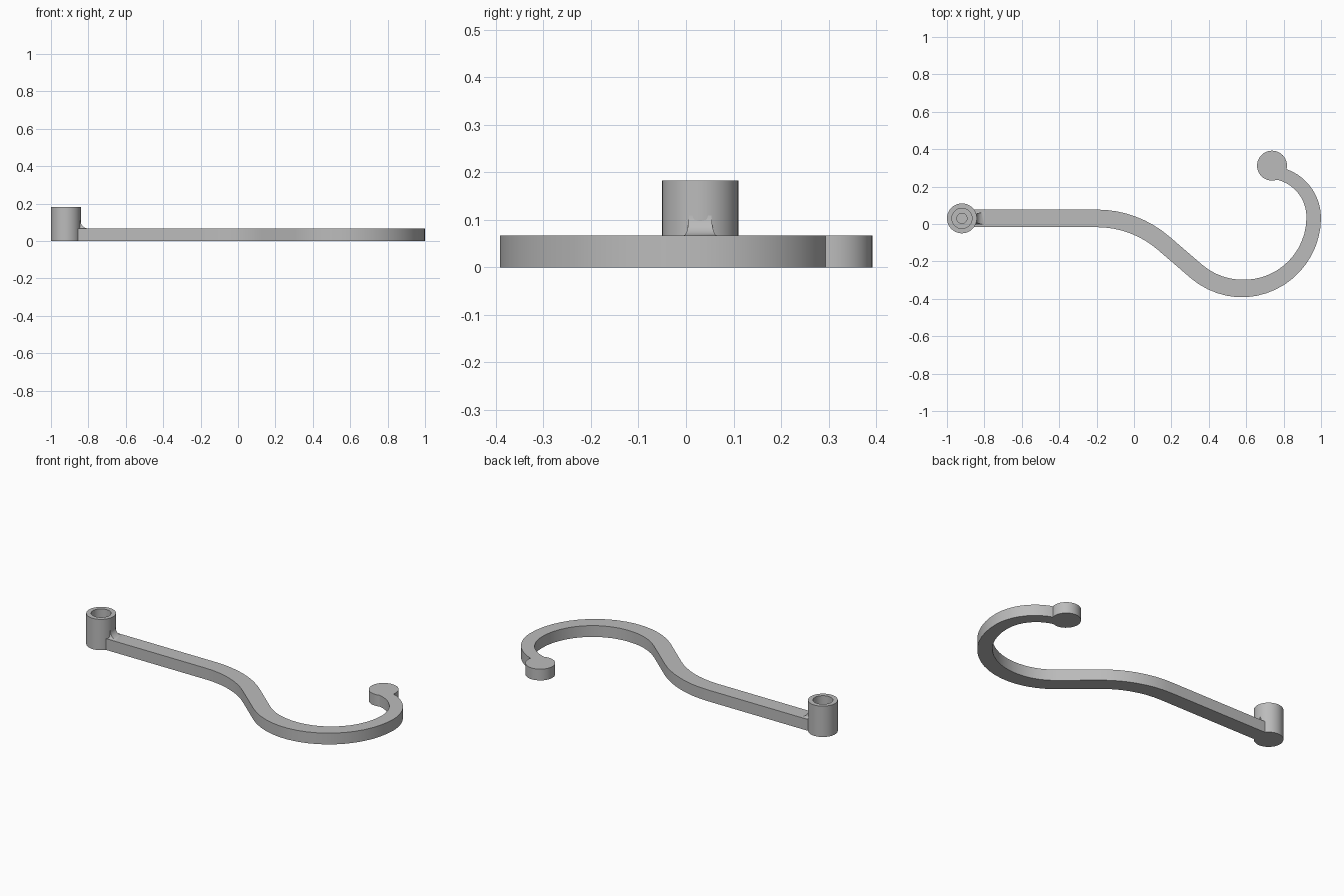
import bpy, bmesh
from math import sin, cos, pi, radians, hypot, atan2, acos
from mathutils import Vector

if "Cube" in bpy.data.objects:
    bpy.data.objects.remove(bpy.data.objects["Cube"])

grey = bpy.data.materials.new("plain grey")
grey.use_nodes = True
colour = (0.5, 0.5, 0.5, 1)
grey.diffuse_color = colour
grey.node_tree.nodes["Principled BSDF"].inputs["Base Color"].default_value = colour

THICK = 0.067      # height of arm and hook
ARM_Y = 0.03       # centre line of the straight arm
POST_X = -0.92


def finish(name, bm):
    bmesh.ops.remove_doubles(bm, verts=bm.verts, dist=1e-5)
    bmesh.ops.recalc_face_normals(bm, faces=bm.faces)
    mesh = bpy.data.meshes.new(name)
    bm.to_mesh(mesh)
    bm.free()
    mesh.materials.append(grey)
    obj = bpy.data.objects.new(name, mesh)
    bpy.context.collection.objects.link(obj)
    bpy.ops.object.select_all(action='DESELECT')
    obj.select_set(True)
    bpy.context.view_layer.objects.active = obj
    bpy.ops.object.shade_smooth_by_angle(angle=radians(30))
    return obj


def lathe(name, profile, x, y):
    bm = bmesh.new()
    verts = [bm.verts.new((x + r, y, z)) for r, z in profile]
    edges = [bm.edges.new(pair) for pair in zip(verts, verts[1:])]
    bmesh.ops.spin(bm, geom=verts + edges, cent=(x, y, 0), axis=(0, 0, 1),
                   angle=2 * pi, steps=40)
    return finish(name, bm)


def loft(name, rings):
    """Skin a row of four-cornered sections and cap both ends."""
    bm = bmesh.new()
    rows = [[bm.verts.new(p) for p in ring] for ring in rings]
    for a, b in zip(rows, rows[1:]):
        for i in range(4):
            j = (i + 1) % 4
            bm.faces.new((a[i], a[j], b[j], b[i]))
    bm.faces.new(rows[0])
    bm.faces.new(rows[-1])
    return finish(name, bm)


def arc(cx, cy, r, start, end, steps):
    """Points with their radial direction, angles in radians."""
    out = []
    for i in range(steps + 1):
        a = start + (end - start) * i / steps
        d = Vector((cos(a), sin(a)))
        out.append((Vector((cx, cy)) + d * r, d))
    return out


# Hollow post with a stepped blind socket
lathe("socket_post", [(0, 0), (0.08, 0), (0.08, 0.183), (0.054, 0.183),
                      (0.054, THICK), (0.027, THICK), (0.027, 0.03), (0, 0.03)],
      POST_X, ARM_Y)

# Round tip of the hook
lathe("hook_tip", [(0, 0), (0.08, 0), (0.08, THICK), (0, THICK)], 0.738, 0.312)

# Arm and hook: straight, shoulder arc, large bowl arc, tighter closing arc
bend_r, bowl_r, close_r = 0.545, 0.38, 0.241
bend_x, bend_y = -0.198, ARM_Y - bend_r
bowl_x, bowl_y = 0.581, 0.035
dx, dy = bowl_x - bend_x, bowl_y - bend_y
turn = atan2(dx, dy) - acos(min(1, (bend_r + bowl_r) / hypot(dx, dy)))

WIDE, MID, NARROW = 0.094, 0.078, 0.068
path = [(Vector((POST_X + 0.062, ARM_Y)), Vector((0, 1)), WIDE)]
for p, d in arc(bend_x, bend_y, bend_r, pi / 2, pi / 2 - turn, 8):
    path.append((p, d, WIDE))
for p, d in arc(bowl_x, bowl_y, bowl_r, -pi / 2 - turn, 0, 18):
    t = max(0, (p.x - bowl_x) / bowl_r)
    path.append((p, -d, WIDE + (MID - WIDE) * t))
closing = arc(bowl_x + bowl_r - close_r, bowl_y, close_r, 0, radians(80), 10)
for i, (p, d) in enumerate(closing[1:], 1):
    path.append((p, -d, MID + (NARROW - MID) * i / 10))

rings = []
for p, d, w in path:
    a, b = p + d * w / 2, p - d * w / 2
    rings.append([(a.x, a.y, 0), (b.x, b.y, 0), (b.x, b.y, THICK), (a.x, a.y, THICK)])
loft("hook_arm", rings)

# Concave fillet between post and arm, flaring toward its foot
back, size = POST_X + 0.068, 0.042
rings = []
for i in range(9):
    a = pi / 2 * i / 8
    x = POST_X + 0.078 + size * (1 - cos(a))
    z = THICK + size * (1 - sin(a))
    h = 0.024 + 0.011 * (1 - cos(a * 0.5 + pi / 4 * i / 8))
    rings.append([(back, ARM_Y - h, z), (back, ARM_Y + h, z),
                  (x, ARM_Y + h, z), (x, ARM_Y - h, z)])
loft("post_fillet", rings)
